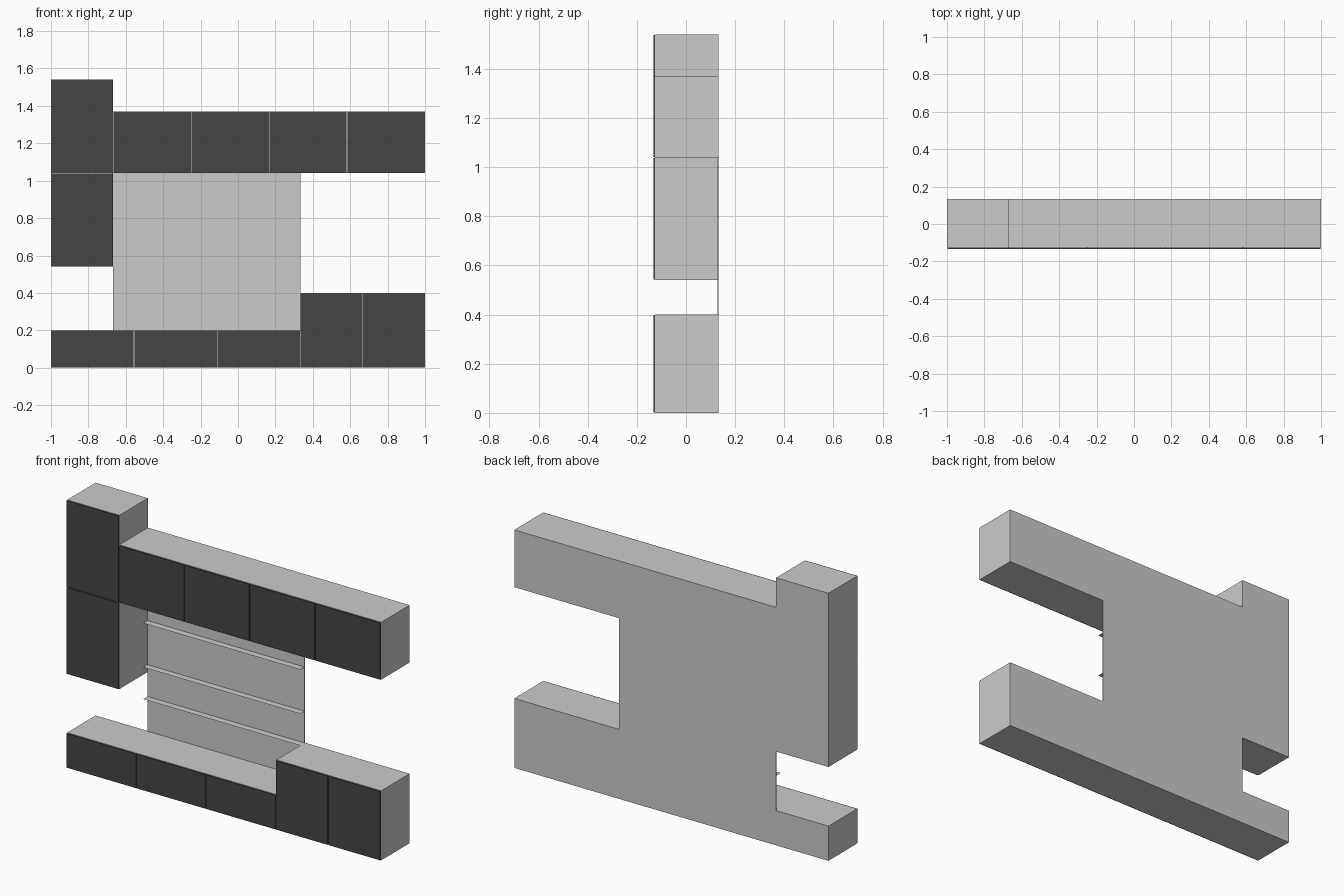
import bpy

if "Cube" in bpy.data.objects:
    bpy.data.objects.remove(bpy.data.objects["Cube"])

GAP = 0.002          # half the joint between neighbouring doors
FRONT, CARCASS, BACK = -0.133, -0.1255, 0.133

dark = bpy.data.materials.new("dark_front")
dark.diffuse_color = (0.06, 0.06, 0.06, 1)
dark.use_nodes = True
dark.node_tree.nodes["Principled BSDF"].inputs["Base Color"].default_value = dark.diffuse_color


def mesh_object(name, verts, faces):
    mesh = bpy.data.meshes.new(name)
    mesh.from_pydata(verts, [], faces)
    obj = bpy.data.objects.new(name, mesh)
    bpy.context.collection.objects.link(obj)
    return obj


def box(name, x0, x1, y0, y1, z0, z1):
    verts = [(x, y, z) for x in (x0, x1) for y in (y0, y1) for z in (z0, z1)]
    faces = [(0, 1, 3, 2), (4, 6, 7, 5), (0, 4, 5, 1),
             (2, 3, 7, 6), (0, 2, 6, 4), (1, 5, 7, 3)]
    return mesh_object(name, verts, faces)


def cabinet(name, x0, x1, z0, z1, columns=1, rows=1):
    """Carcass with a grid of equal flat doors on its front."""
    box(name + "_carcass", x0, x1, CARCASS, BACK, z0, z1)
    w, h = (x1 - x0) / columns, (z1 - z0) / rows
    for c in range(columns):
        for r in range(rows):
            door = box(f"{name}_door_{r * columns + c + 1}",
                       x0 + c * w + GAP, x0 + (c + 1) * w - GAP, FRONT, CARCASS,
                       z0 + r * h + GAP, z0 + (r + 1) * h - GAP)
            door.data.materials.append(dark)


# Cabinets
cabinet("low_cabinet", -1, 0.333, 0, 0.2, columns=3)
cabinet("side_cabinet", 0.333, 1, 0, 0.4, columns=2)
cabinet("wall_cabinet", -0.667, 1, 1.04, 1.37, columns=4)
cabinet("tall_cabinet", -1, -0.667, 0.54, 1.54, rows=2)

# Thin back panel
box("back_panel", -0.667, 0.333, 0.129, BACK, 0.2, 1.04)

# Paper-thin ledges on the panel, facing down
for i, z in enumerate((0.4, 0.583, 0.837)):
    mesh_object(f"panel_ledge_{i + 1}",
                [(-0.667, 0.09, z), (-0.667, 0.129, z),
                 (0.333, 0.129, z), (0.333, 0.09, z)], [(0, 1, 2, 3)])
